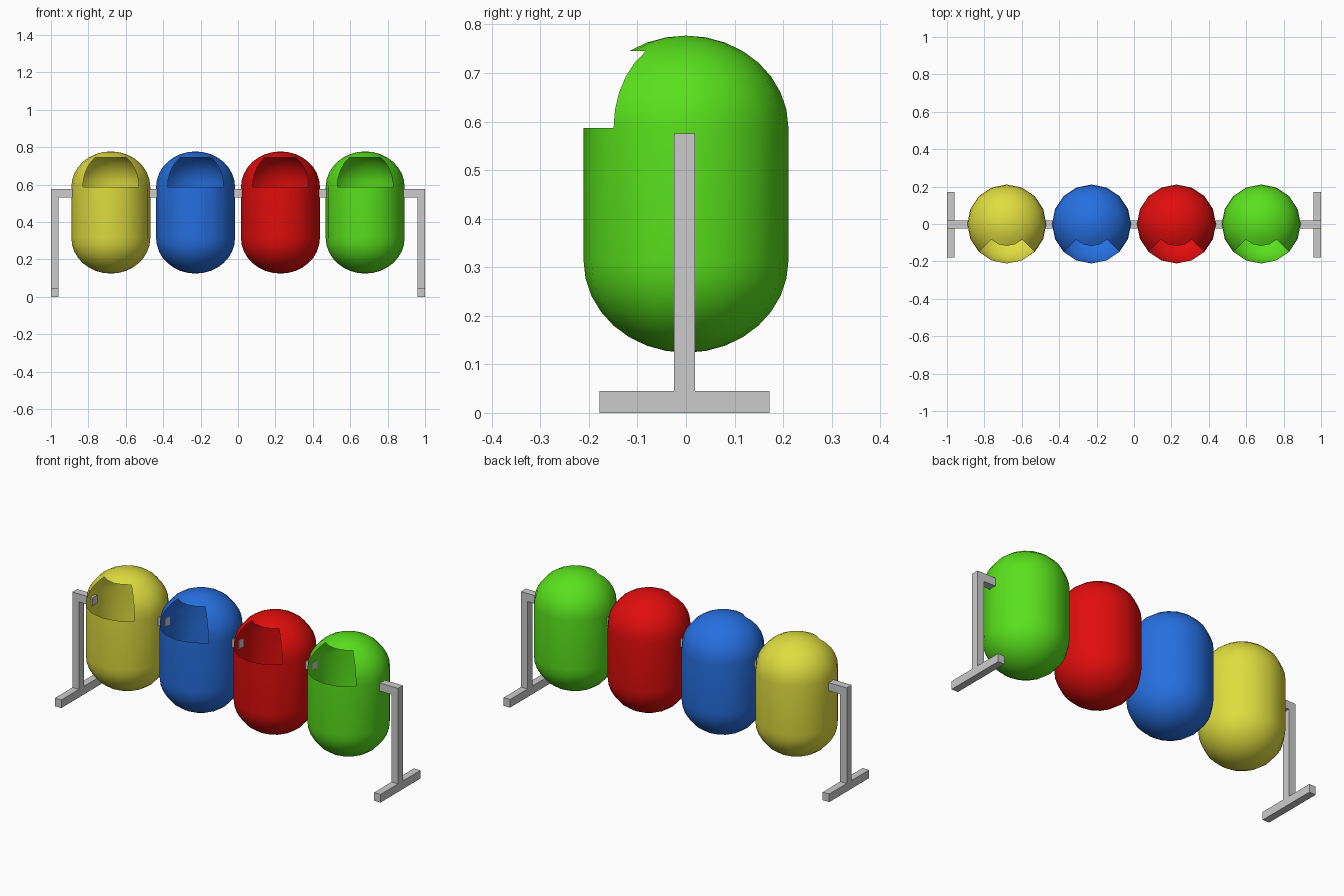
import bpy, bmesh
from math import sin, cos, pi

if "Cube" in bpy.data.objects:
    bpy.data.objects.remove(bpy.data.objects["Cube"])

SIDES, RINGS = 16, 8
RADIUS, DOME = 0.211, 0.19
Z_LOW, Z_HIGH = 0.314, 0.587
Y_FRAME = -0.003


def box(name, lo, hi):
    bm = bmesh.new()
    bmesh.ops.create_cube(bm, size=1)
    for v in bm.verts:
        v.co = [l + (c + 0.5) * (h - l) for c, l, h in zip(v.co, lo, hi)]
    mesh = bpy.data.meshes.new(name)
    bm.to_mesh(mesh)
    bm.free()
    obj = bpy.data.objects.new(name, mesh)
    bpy.context.collection.objects.link(obj)
    return obj


def bin_shell(name, x, color):
    # Capsule profile: lower dome, straight wall, upper dome
    steps = [i * pi / 2 / RINGS for i in range(RINGS)]
    low = [(RADIUS * cos(a), Z_LOW - DOME * sin(a)) for a in reversed(steps)]
    high = [(RADIUS * cos(a), Z_HIGH + DOME * sin(a)) for a in steps]
    bm = bmesh.new()
    rings = [[bm.verts.new((r * cos(2 * pi * k / SIDES), r * sin(2 * pi * k / SIDES), z))
              for k in range(SIDES)] for r, z in low + high]
    bottom = bm.verts.new((0, 0, Z_LOW - DOME))
    top = bm.verts.new((0, 0, Z_HIGH + DOME))
    for k in range(SIDES):
        n = (k + 1) % SIDES
        bm.faces.new((bottom, rings[0][n], rings[0][k]))
        bm.faces.new((top, rings[-1][k], rings[-1][n]))
        for i, (a, b) in enumerate(zip(rings, rings[1:])):
            # Mouth: the front quarter of the lower five dome bands is left open
            if RINGS <= i < RINGS + 5 and SIDES * 5 // 8 <= k < SIDES * 7 // 8:
                continue
            bm.faces.new((a[k], a[n], b[n], b[k]))
    mesh = bpy.data.meshes.new(name)
    bm.to_mesh(mesh)
    bm.free()
    obj = bpy.data.objects.new(name, mesh)
    obj.location.x = x
    bpy.context.collection.objects.link(obj)
    mat = bpy.data.materials.new(name + "_paint")
    mat.diffuse_color = (*color, 1)
    mat.use_nodes = True
    mat.node_tree.nodes["Principled BSDF"].inputs["Base Color"].default_value = mat.diffuse_color
    mesh.materials.append(mat)
    bpy.ops.object.select_all(action='DESELECT')
    obj.select_set(True)
    bpy.context.view_layer.objects.active = obj
    bpy.ops.object.shade_smooth_by_angle(angle=0.7)


# Four recycling bins
for name, x, color in (
        ("yellow_bin", -0.68, (0.74, 0.72, 0.05)),
        ("blue_bin", -0.227, (0.02, 0.16, 0.75)),
        ("red_bin", 0.227, (0.75, 0.004, 0.004)),
        ("green_bin", 0.68, (0.1, 0.75, 0.012))):
    bin_shell(name, x, color)

# End stands with feet, and the short bars that carry the bins
W = 0.0215
for side, s in (("left", -1), ("right", 1)):
    def bar(name, x0, x1, half_y, z0, z1):
        a, b = sorted((s * x0, s * x1))
        box(f"{side}_{name}", (a, Y_FRAME - half_y, z0), (b, Y_FRAME + half_y, z1))
    bar("post", 0.96, 1.0, W, 0.045, 0.575)
    bar("foot", 0.96, 1.0, 0.175, 0.0, 0.045)
    bar("end_bar", 0.876, 0.96, W, 0.53, 0.575)
    bar("link_bar", 0.432, 0.475, W, 0.53, 0.575)
box("middle_link_bar", (-0.022, Y_FRAME - W, 0.53), (0.022, Y_FRAME + W, 0.575))
